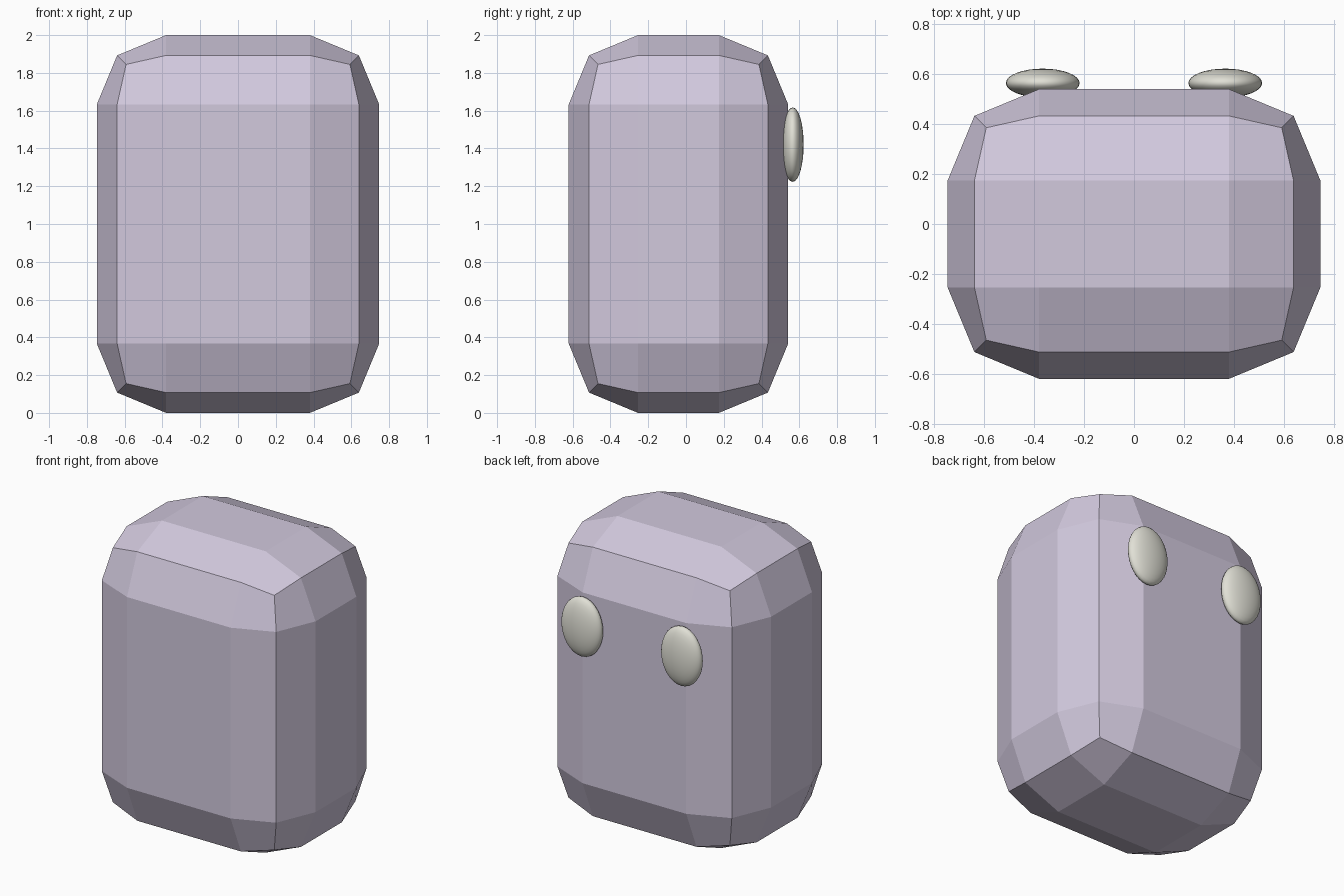
import bpy, bmesh, math
from mathutils import Matrix

if "Cube" in bpy.data.objects:
    bpy.data.objects.remove(bpy.data.objects["Cube"])


def material(name, rgb):
    m = bpy.data.materials.new(name)
    m.diffuse_color = (*rgb, 1)
    m.use_nodes = True
    m.node_tree.nodes["Principled BSDF"].inputs["Base Color"].default_value = m.diffuse_color
    return m


lilac = material("pale lilac", (0.645, 0.585, 0.73))
ivory = material("ivory", (0.75, 0.745, 0.67))


def add_object(name, bm, mat, smooth):
    mesh = bpy.data.meshes.new(name)
    for f in bm.faces:
        f.smooth = smooth
    bm.to_mesh(mesh)
    bm.free()
    mesh.materials.append(mat)
    obj = bpy.data.objects.new(name, mesh)
    bpy.context.collection.objects.link(obj)
    return obj


# body: box with wide two-step bevels, flat shaded
bm = bmesh.new()
bmesh.ops.create_cube(bm, size=1, matrix=Matrix.Translation((0, -0.04, 1)) @ Matrix.Diagonal((1.495, 1.162, 2, 1)))
bmesh.ops.bevel(bm, geom=bm.edges[:], offset=0.367, offset_type='OFFSET',
                segments=2, profile=0.5, affect='EDGES')
add_object("body", bm, lilac, False)

# two flattened oval eyes on the +y side, poles pointing along y
for side, name in ((-1, "left_eye"), (1, "right_eye")):
    bm = bmesh.new()
    place = (Matrix.Translation((side * 0.366, 0.565, 1.42))
             @ Matrix.Diagonal((0.148, 0.058, 0.197, 1))
             @ Matrix.Rotation(math.pi / 2, 4, 'X'))
    bmesh.ops.create_uvsphere(bm, u_segments=32, v_segments=16, radius=1, matrix=place)
    add_object(name, bm, ivory, True)
